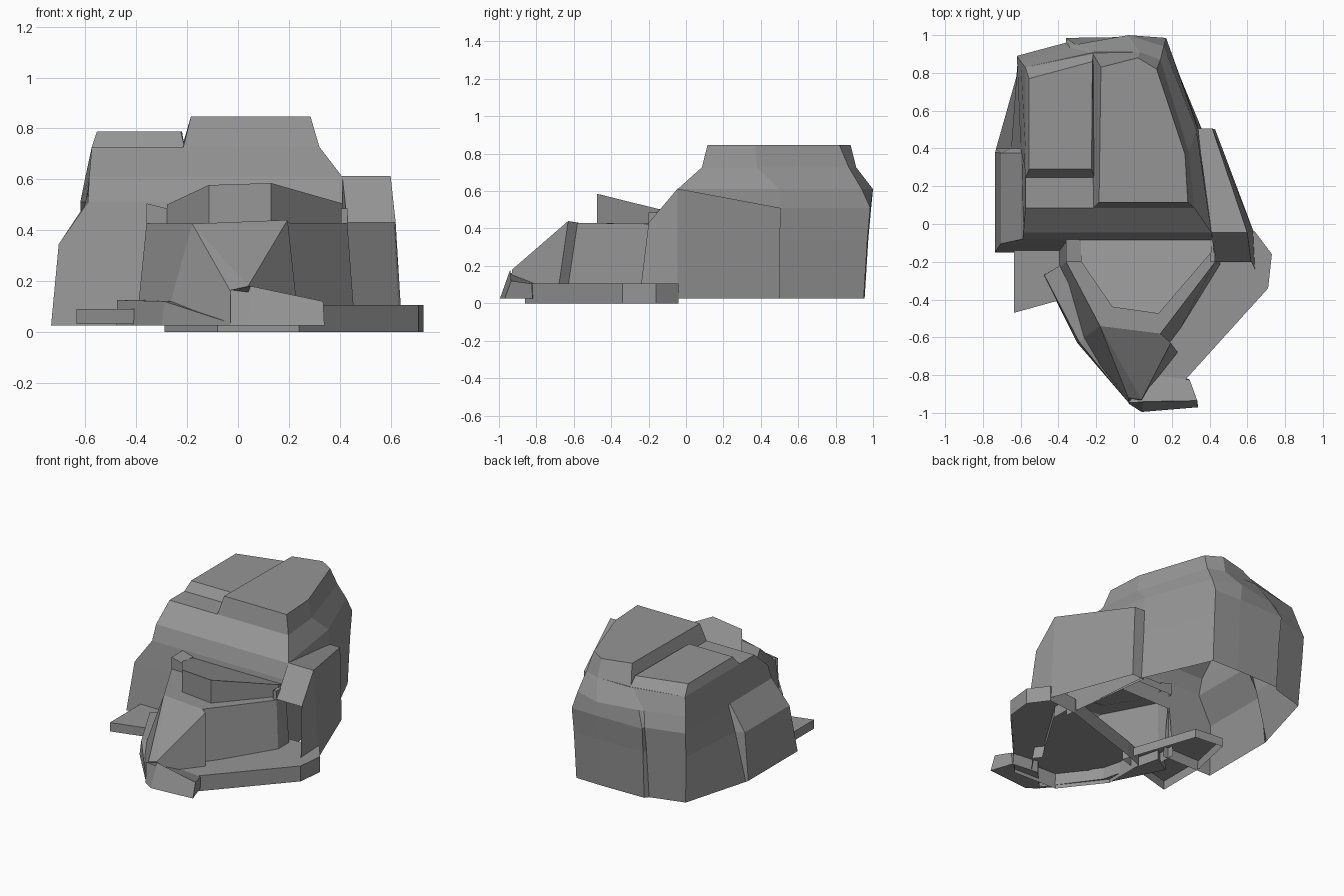
import bpy

grey = bpy.data.materials.new("dark_grey")
grey.diffuse_color = (0.3, 0.3, 0.3, 1)


def mesh(name, verts, faces):
    me = bpy.data.meshes.new(name)
    me.from_pydata(verts, [], faces)
    me.update()
    me.materials.append(grey)
    ob = bpy.data.objects.new(name, me)
    bpy.context.collection.objects.link(ob)
    return ob


def loft(name, rings, bottom=True, top=True, skip=()):
    """Join closed rings of equal length, listed from bottom to top."""
    n = len(rings[0])
    verts = [p for ring in rings for p in ring]
    faces = []
    for k in range(len(rings) - 1):
        for i in range(n):
            if (k, i) not in skip:
                j = (i + 1) % n
                faces.append((k * n + i, k * n + j, (k + 1) * n + j, (k + 1) * n + i))
    if bottom:
        faces.append(tuple(reversed(range(n))))
    if top:
        faces.append(tuple(range(len(verts) - n, len(verts))))
    return mesh(name, verts, faces)


def flat(z, pts):
    return [(x, y, z) for x, y in pts]


def slab(name, low, high, z0, z1, bottom=True):
    return loft(name, [flat(z0, low), flat(z1, high)], bottom)


# Main shell: open underneath, with the lower front middle open behind the nose
shell = [
    flat(0.025, [(-.735, -.15), (-.36, -.15), (.42, -.15), (.36, .5), (.16, .95), (-.03, .955),
                 (-.35, .95), (-.37, .925), (-.6, .86), (-.73, .4), (-.735, .38)]),
    flat(0.345, [(-.705, -.105), (-.36, -.105), (.42, -.105), (.345, .5), (.165, .97), (-.03, .975),
                 (-.355, .97), (-.365, .945), (-.615, .88), (-.65, .4), (-.705, .375)]),
    flat(0.51, [(-.59, -.08), (-.36, -.08), (.41, -.08), (.34, .5), (.17, .985), (-.03, .99),
                (-.36, .985), (-.36, .96), (-.62, .89), (-.6, .4), (-.595, .375)]),
    flat(0.61, [(-.585, -.045), (-.36, -.045), (.41, -.045), (.33, .5), (.157, .94), (-.03, 1.0),
                (-.31, .95), (-.34, .935), (-.6, .86), (-.585, .4), (-.58, .3)]),
    flat(0.727, [(-.575, .085), (-.2, .085), (.32, .085), (.29, .38), (.14, .87), (.03, .91),
                 (-.21, .91), (-.23, .905), (-.575, .83), (-.575, .4), (-.575, .24)]),
]
loft("main_shell", shell, bottom=False, skip={(0, 1)})

# Roof panels
slab("crown_panel",
     [(-.215, .085), (.32, .085), (.29, .38), (.14, .87), (.03, .91), (-.22, .905)],
     [(-.185, .115), (.285, .115), (.27, .37), (.12, .82), (.02, .88), (-.175, .83)],
     0.727, 0.847, False)
slab("left_roof_panel",
     [(-.575, .245), (-.21, .245), (-.215, .905), (-.575, .83)],
     [(-.555, .29), (-.225, .29), (-.22, .86), (-.555, .77)], 0.727, 0.787, False)

# Right side flange: rows from the front lip to the tapered rear end
loft("right_flange", [
    [(.43, -.24, .1), (.64, -.24, .1), (.62, -.2, .43), (.43, -.2, .43)],
    [(.41, -.045, .025), (.635, -.045, .025), (.6, -.045, .613), (.41, -.045, .613)],
    [(.34, .5, .025), (.43, .5, .025), (.415, .505, .51), (.335, .505, .51)],
], False, True, skip={(0, 0), (1, 0)})

# Nose housing, with a flat deck and a sloping front plate
base = flat(0.025, [(-.40, -.1), (-.40, -.24), (-.29, -.62), (-.03, -.945), (.04, -.945),
                    (.24, -.69), (.2, -.64), (.46, -.22), (.46, -.1)])
rim = [(-.36, -.1, .425), (-.36, -.2, .425), (-.18, -.54, .425), (-.03, -.92, .16),
       (.04, -.93, .18), (.195, -.63, .44), (.14, -.58, .43), (.43, -.2, .425),
       (.43, -.1, .425)]
sides = [(i, i + 1, i + 10, i + 9) for i in range(8)]
mesh("nose_housing", base + rim,
     sides + [(9, 10, 11, 15, 16, 17), (11, 12, 13), (11, 13, 14, 15)])

# Raised visor with a top that falls towards the rear
visor = [(-.28, -.07), (-.28, -.2), (-.115, -.44), (.13, -.475), (.41, -.15), (.41, -.07)]
heights = [.475, .50, .577, .585, .505, .475]
loft("visor", [flat(.425, visor), [(x, y, z) for (x, y), z in zip(visor, heights)]], False)

# Corner posts beside the visor
for name, x0, x1 in (("left_post", -.36, -.28), ("right_post", .405, .43)):
    box = [(x0, -.2), (x1, -.2), (x1, -.07), (x0, -.07)]
    tops = [(x, y, .505 if x == x0 == -.36 else .485) for x, y in box]
    loft(name, [flat(.425, box), tops], False)

# Ground plate running out to the right, open underneath
plate = [(-.08, -.85), (.24, -.86), (.71, -.34), (.73, -.16), (.64, -.04),
         (.43, -.06), (-.16, -.25), (-.29, -.3), (-.29, -.58)]
slab("ground_plate", plate, plate, 0.0, 0.105, False)

# Left rail along the foot of the nose
loft("left_rail", [
    [(-.48, -.27, .025), (-.36, -.2, .025), (-.36, -.2, .125), (-.475, -.27, .125)],
    [(-.3, -.63, .025), (-.26, -.6, .025), (-.26, -.6, .12), (-.29, -.625, .12)],
    [(-.03, -.945, .025), (-.02, -.93, .025), (-.02, -.93, .035), (-.03, -.945, .035)],
])

# Left ledge, reaching inside the shell and open underneath
ledge = [(-.635, -.47), (-.2, -.35), (-.37, .15), (-.57, .17), (-.635, -.14)]
slab("left_ledge", ledge, ledge, 0.03, 0.09, False)

# Front foot wedge
loft("front_foot", [
    flat(.025, [(.04, -.995), (.34, -.97), (.29, -.82), (.1, -.8), (-.03, -.95)]),
    [(.05, -.94, .18), (.335, -.935, .12), (.295, -.825, .105), (.1, -.8, .105), (-.03, -.945, .165)],
])
